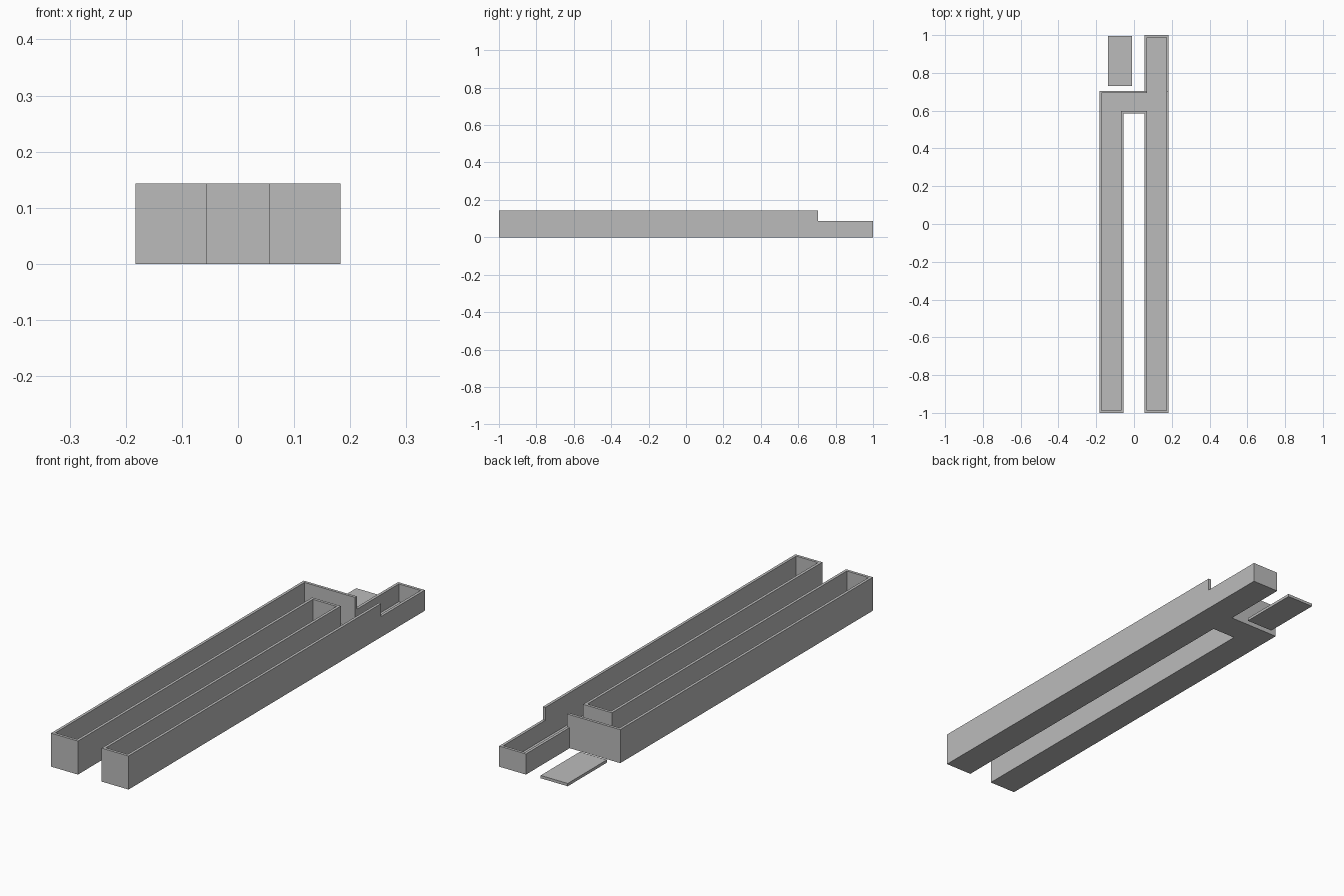
import bpy
import bmesh
from mathutils import Vector

cube = bpy.data.objects.get("Cube")
if cube:
    bpy.data.objects.remove(cube, do_unlink=True)

WALL = 0.012      # wall, floor and cover thickness
HEIGHT = 0.143    # full wall height
TAIL_HEIGHT = 0.088
OUT, IN = 0.183, 0.056
BRIDGE_FRONT, BRIDGE_BACK = 0.585, 0.705

grey = bpy.data.materials.new("plain grey")
grey.use_nodes = True
grey.diffuse_color = (0.5, 0.5, 0.5, 1)
grey.node_tree.nodes["Principled BSDF"].inputs["Base Color"].default_value = (0.5, 0.5, 0.5, 1)


def prism(name, outline, z0, z1):
    """Extrude a counterclockwise outline from z0 to z1."""
    bm = bmesh.new()
    base = bm.faces.new([bm.verts.new((x, y, z0)) for x, y in outline])
    top = bmesh.ops.extrude_face_region(bm, geom=[base])["geom"]
    bmesh.ops.translate(bm, vec=(0, 0, z1 - z0),
                        verts=[g for g in top if isinstance(g, bmesh.types.BMVert)])
    bmesh.ops.recalc_face_normals(bm, faces=bm.faces)
    mesh = bpy.data.meshes.new(name)
    bm.to_mesh(mesh)
    bm.free()
    mesh.materials.append(grey)
    obj = bpy.data.objects.new(name, mesh)
    bpy.context.collection.objects.link(obj)
    return obj


def rectangle(x0, x1, y0, y1):
    return [(x0, y0), (x1, y0), (x1, y1), (x0, y1)]


def inset(outline, t):
    """Move a square-cornered outline inward by t."""
    pts = [Vector(p) for p in outline]
    result = []
    for i, p in enumerate(pts):
        a = (p - pts[i - 1]).normalized()
        b = (pts[(i + 1) % len(pts)] - p).normalized()
        result.append(p + t * Vector((-a.y - b.y, a.x + b.x)))
    return result


def cut(target, cutter):
    mod = target.modifiers.new(cutter.name, "BOOLEAN")
    mod.operation = "DIFFERENCE"
    mod.solver = "EXACT"
    mod.object = cutter
    cutter.hide_render = True
    bpy.context.view_layer.objects.active = target
    bpy.ops.object.modifier_apply(modifier=mod.name)
    bpy.data.objects.remove(cutter, do_unlink=True)


# Open tray: two long channels joined by a bridge, one running on to a tail
outline = [(-OUT, -1), (-IN, -1), (-IN, BRIDGE_FRONT), (IN, BRIDGE_FRONT),
           (IN, -1), (OUT, -1), (OUT, 1), (IN, 1),
           (IN, BRIDGE_BACK), (-OUT, BRIDGE_BACK)]
tray = prism("channel_tray", outline, 0, HEIGHT)

# Hollow the inside, leaving walls and floor
cut(tray, prism("hollow_cutter", inset(outline, WALL), WALL, HEIGHT + 0.1))

# Lower the walls of the tail
cut(tray, prism("tail_cutter", rectangle(0, 0.3, BRIDGE_BACK, 1.1),
                TAIL_HEIGHT, HEIGHT + 0.1))

# Loose flat cover lying beside the tail
prism("tail_cover", rectangle(-0.138, -0.01, 0.73, 0.995), 0, WALL)
